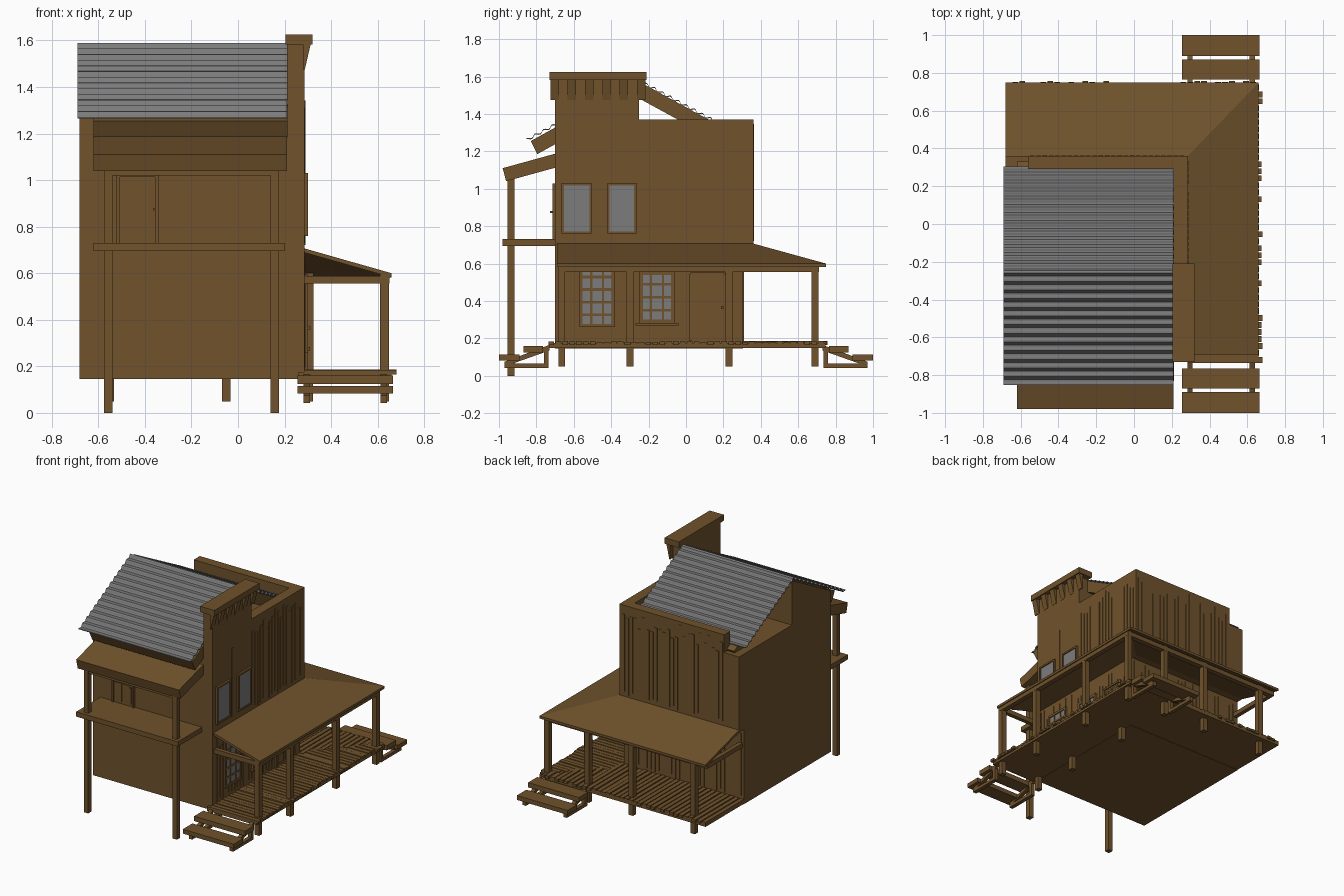
import bpy, bmesh, math, random
from mathutils import Vector

if "Cube" in bpy.data.objects:
    bpy.data.objects.remove(bpy.data.objects["Cube"])

random.seed(4)


def material(name, color):
    m = bpy.data.materials.new(name)
    m.diffuse_color = color
    m.use_nodes = True
    m.node_tree.nodes["Principled BSDF"].inputs["Base Color"].default_value = m.diffuse_color
    return m


WOOD = material("wood", (0.16, 0.085, 0.025, 1))
GREY = material("grey_metal_and_glass", (0.2, 0.2, 0.2, 1))


def finish(name, bm, mat):
    bmesh.ops.recalc_face_normals(bm, faces=bm.faces)
    me = bpy.data.meshes.new(name)
    bm.to_mesh(me)
    bm.free()
    me.materials.append(mat)
    ob = bpy.data.objects.new(name, me)
    bpy.context.collection.objects.link(ob)
    return ob


def boxes(name, items, mat=WOOD):
    """One object from several (x0, x1, y0, y1, z0, z1) blocks."""
    bm = bmesh.new()
    for x0, x1, y0, y1, z0, z1 in items:
        vs = bmesh.ops.create_cube(bm, size=1)["verts"]
        for v in vs:
            v.co = Vector(((x0 + x1) / 2 + v.co.x * (x1 - x0),
                           (y0 + y1) / 2 + v.co.y * (y1 - y0),
                           (z0 + z1) / 2 + v.co.z * (z1 - z0)))
    return finish(name, bm, mat)


def prism(name, profile, spans, axis="x", mat=WOOD):
    """Extrude a (y,z) profile along x, an (x,z) along y or an (x,y) along z."""
    put = {"x": lambda a, b, t: (t, a, b), "y": lambda a, b, t: (a, t, b),
           "z": lambda a, b, t: (a, b, t)}[axis]
    bm = bmesh.new()
    for t0, t1 in spans:
        lo = [bm.verts.new(put(a, b, t0)) for a, b in profile]
        hi = [bm.verts.new(put(a, b, t1)) for a, b in profile]
        bm.faces.new(lo)
        bm.faces.new(hi[::-1])
        n = len(profile)
        for i in range(n):
            bm.faces.new((lo[i], lo[(i + 1) % n], hi[(i + 1) % n], hi[i]))
    return finish(name, bm, mat)


# Main building
boxes("lower_storey", [(-0.68, 0.285, -0.70, 0.305, 0.145, 0.70)])
boxes("upper_storey", [(-0.68, 0.285, -0.70, 0.36, 0.69, 1.24)])
prism("front_gable", [(-0.70, 1.23), (-0.70, 1.32), (-0.25, 1.565), (-0.25, 1.23)],
      [(-0.68, 0.215)])
boxes("back_parapet", [(-0.56, 0.285, 0.29, 0.36, 1.2, 1.37)])
prism("false_front", [(-0.70, 1.2), (0.36, 1.2), (0.36, 1.37), (-0.25, 1.37),
                      (-0.25, 1.585), (-0.70, 1.585)], [(0.21, 0.285)])

# Cornice with brackets
boxes("cornice_cap", [(0.205, 0.32, -0.73, -0.21, 1.582, 1.625)])
prism("cornice_brackets", [(0.28, 1.475), (0.287, 1.475), (0.312, 1.583), (0.28, 1.583)],
      [(-0.725 + 0.0925 * i, -0.68 + 0.0925 * i) for i in range(6)], "y")

# Vertical siding boards of uneven length
right_boards, back_boards = [], []
for z0, z1, y1 in ((0.18, 0.68, 0.305), (0.72, 1.35, 0.36)):
    y = -0.68
    while y < y1 - 0.03:
        lo, hi = z0 + random.uniform(0, 0.03), z1 - random.uniform(0, 0.12)
        blocked = z0 > 0.5 and (-0.69 < y < -0.50 or -0.45 < y < -0.26)
        if z0 < 0.5 or not blocked:
            right_boards.append((0.28, 0.287 + random.random() * 0.003, y, y + 0.024, lo, hi))
        y += 0.033
    x = -0.66 if z0 < 0.5 else -0.55
    while x < 0.26:
        lo = z0 + random.uniform(0, 0.03)
        back_boards.append((x, x + 0.024, y1 - 0.005, y1 + 0.002 + random.random() * 0.003,
                            lo, z1 - random.uniform(0, 0.12)))
        x += 0.033
boxes("right_siding", right_boards)
boxes("back_siding", back_boards)


# Windows and doors on the right wall
def window(name, y0, y1, z0, z1, cols, rows, fw):
    boxes(name + "_glass", [(0.28, 0.293, y0 + fw, y1 - fw, z0 + fw, z1 - fw)], GREY)
    bars = [(0.28, 0.3, y0, y0 + fw, z0, z1), (0.28, 0.3, y1 - fw, y1, z0, z1),
            (0.28, 0.3, y0, y1, z0, z0 + fw), (0.28, 0.3, y0, y1, z1 - fw, z1)]
    for i in range(1, cols):
        c = y0 + (y1 - y0) * i / cols
        bars.append((0.28, 0.298, c - 0.006, c + 0.006, z0, z1))
    for i in range(1, rows):
        c = z0 + (z1 - z0) * i / rows
        bars.append((0.28, 0.298, y0, y1, c - 0.007, c + 0.007))
    boxes(name + "_frame", bars)


window("tall_window", -0.57, -0.38, 0.26, 0.595, 3, 5, 0.017)
window("porch_window", -0.25, -0.06, 0.28, 0.56, 3, 4, 0.02)
window("upper_window_a", -0.665, -0.505, 0.76, 1.03, 1, 1, 0.012)
window("upper_window_b", -0.42, -0.265, 0.76, 1.03, 1, 1, 0.012)
boxes("window_sill", [(0.28, 0.31, -0.27, -0.04, 0.268, 0.282)])


def door(name, c, w, z0, h, place):
    parts = [(c - w / 2, c + w / 2, 0.006, z0, z0 + h)]
    for s in (-1, 1):
        a = c + s * w * 0.23
        parts.append((a - w * 0.18, a + w * 0.18, 0.012, z0 + h * 0.06, z0 + h * 0.52))
        parts.append((a - w * 0.18, a + w * 0.18, 0.012, z0 + h * 0.62, z0 + h * 0.94))
        parts.append((c + s * w / 2 - 0.007, c + s * w / 2 + 0.007, 0.014, z0, z0 + h))
    parts.append((c - w / 2, c + w / 2, 0.014, z0 + h - 0.007, z0 + h + 0.007))
    parts.append((c + w * 0.4, c + w * 0.47, 0.026, z0 + h * 0.48, z0 + h * 0.52))
    boxes(name, [place(*p) for p in parts])


door("porch_door", 0.115, 0.18, 0.185, 0.36,
     lambda a, b, d, z0, z1: (0.275, 0.286 + d, a, b, z0, z1))
door("balcony_door", -0.432, 0.165, 0.73, 0.29,
     lambda a, b, d, z0, z1: (a, b, -0.70 - d, -0.69, z0, z1))

# Gable roof: wooden slab below corrugated metal
prism("roof_slab", [(-0.83, 1.255), (-0.255, 1.575), (0.33, 1.255), (0.295, 1.185),
                    (-0.255, 1.485), (-0.795, 1.185)], [(-0.62, 0.212)])
top, low = [], []
WAVES = 13
for side, y_end, z_end in ((-1, -0.85, 1.265), (1, 0.30, 1.285)):
    pts = []
    for i in range(WAVES * 6 + 1):
        t = i / (WAVES * 6)
        w = 0.007 * math.cos(2 * math.pi * WAVES * t)
        pts.append((-0.255 + (y_end + 0.255) * t + side * w * 0.48,
                    1.583 + (z_end - 1.583) * t + w * 0.87))
    top = pts[::-1] if side < 0 else top + pts[1:]
low = [(y, z - 0.006) for y, z in reversed(top)]
prism("corrugated_roof", top + low, [(-0.69, 0.21)], "x", GREY)

# Balcony
boxes("balcony_floor", [(-0.62, 0.20, -0.98, -0.69, 0.695, 0.73)])
boxes("balcony_posts", [(x, x + 0.036, -0.955, -0.918, 0, 1.08) for x in (-0.576, 0.14)])
boxes("balcony_beam", [(-0.576, 0.176, -0.95, -0.92, 1.02, 1.07)])
prism("balcony_roof", [(-0.98, 1.11), (-0.69, 1.19), (-0.69, 1.115), (-0.962, 1.04)],
      [(-0.62, 0.21)])

# Porch deck: base with planks that meet on a diagonal
prism("deck_base", [(-0.68, -0.70), (0.26, -0.70), (0.26, -0.73), (0.66, -0.73),
                    (0.66, 0.745), (-0.68, 0.745)], [(0.148, 0.176)], "z")
planks = []
STEP = 0.037
for i in range(40):
    y = -0.735 + i * STEP
    x0 = 0.285 if y < 0.36 else 0.285 + (y - 0.36)
    planks.append((min(x0, 0.65), 0.662 + random.choice((0, 0, 0.012, 0.018)), y, y + 0.03,
                   0.165, 0.18 + random.random() * 0.006))
for i in range(36):
    x = -0.68 + i * STEP
    y0 = 0.30 if x < 0.285 else 0.36 + (x - 0.285)
    planks.append((x, x + 0.03, min(y0, 0.73), 0.745 + random.choice((0, 0, 0.008, 0.012)),
                   0.165, 0.18 + random.random() * 0.006))
boxes("deck_planks", planks)

# Porch posts, footings and beams
spots = [(0.63, y) for y in (-0.665, -0.30, 0.23, 0.69)] + [(x, 0.69) for x in (0.305, -0.05, -0.55)]
boxes("porch_posts", [(x - 0.019, x + 0.019, y - 0.019, y + 0.019, 0.17, 0.6) for x, y in spots])
footings = spots + [(0.305, y) for y in (-0.665, -0.30, 0.23)]
boxes("deck_footings", [(x - 0.018, x + 0.018, y - 0.018, y + 0.018, 0.05, 0.15) for x, y in footings])
boxes("porch_beams", [(0.612, 0.65, -0.685, 0.71, 0.555, 0.588),
                      (-0.67, 0.65, 0.672, 0.71, 0.555, 0.588),
                      (0.28, 0.65, -0.685, -0.655, 0.555, 0.588),
                      (-0.67, -0.64, 0.30, 0.71, 0.555, 0.588)])

# Hipped porch roof wrapping the corner
bm = bmesh.new()
a, b, c, d, e, f = [bm.verts.new(p) for p in (
    (0.28, -0.69, 0.708), (0.66, -0.69, 0.6), (0.66, 0.748, 0.6),
    (0.28, 0.355, 0.708), (-0.68, 0.748, 0.6), (-0.68, 0.355, 0.708))]
bm.faces.new((a, b, c, d))
bm.faces.new((d, c, e, f))
geo = bmesh.ops.extrude_face_region(bm, geom=bm.faces[:])["geom"]
for v in geo:
    if isinstance(v, bmesh.types.BMVert):
        v.co.z -= 0.018
finish("porch_roof", bm, WOOD)

# Steps at both ends of the porch
for name, s in (("front", -1), ("back", 1)):
    def span(p, q):
        return (min(s * p, s * q), max(s * p, s * q))
    boxes(name + "_step_treads", [(0.255, 0.665, *span(0.89, 1.0), 0.083, 0.115),
                                  (0.255, 0.665, *span(0.765, 0.87), 0.125, 0.16)])
    rails = [(0.282, 0.31), (0.612, 0.64)]
    prism(name + "_step_stringers", [(s * 0.73, 0.165), (s * 0.97, 0.075), (s * 0.97, 0.05),
                                     (s * 0.73, 0.135)], rails)
    boxes(name + "_step_base", [(x0, x1, *span(0.735, 0.97), 0.042, 0.065) for x0, x1 in rails]
          + [(x0, x1, *span(0.735, 0.76), 0.042, 0.15) for x0, x1 in rails])
